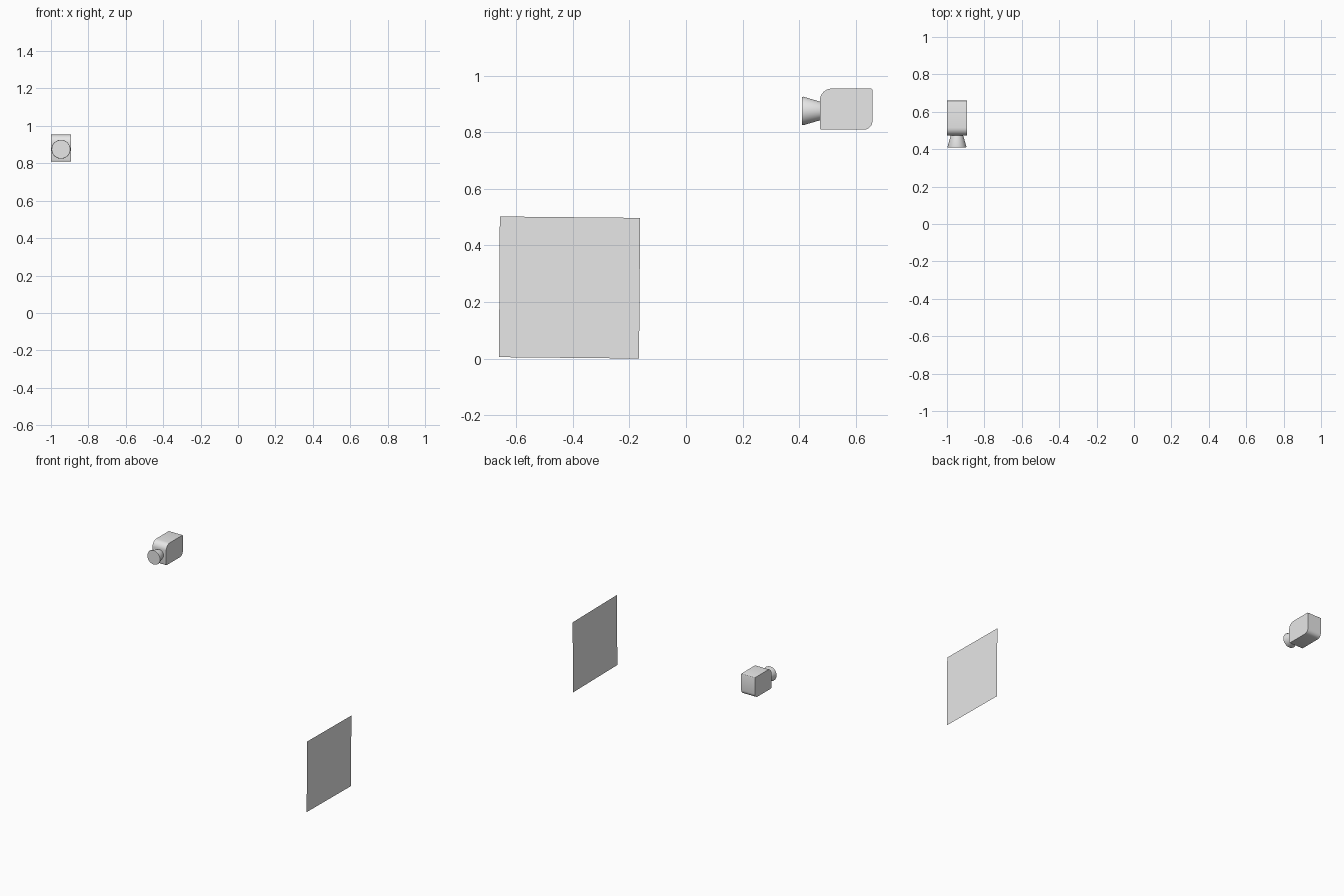
import bpy, bmesh, math
from mathutils import Vector

if "Cube" in bpy.data.objects:
    bpy.data.objects.remove(bpy.data.objects["Cube"])

grey = bpy.data.materials.new("light grey")
grey.diffuse_color = (0.8, 0.8, 0.8, 1)
grey.use_nodes = True
grey.node_tree.nodes["Principled BSDF"].inputs["Base Color"].default_value = grey.diffuse_color


def finish(bm, name):
    bmesh.ops.recalc_face_normals(bm, faces=bm.faces)
    me = bpy.data.meshes.new(name)
    bm.to_mesh(me)
    bm.free()
    ob = bpy.data.objects.new(name, me)
    bpy.context.collection.objects.link(ob)
    me.materials.append(grey)
    bpy.ops.object.select_all(action='DESELECT')
    ob.select_set(True)
    bpy.context.view_layer.objects.active = ob
    return ob


def corner(cy, cz, r, start, n):
    """Quarter arc in the y-z plane, running counter-clockwise."""
    return [(cy + r * math.cos(math.radians(start + 90 * i / n)),
             cz + r * math.sin(math.radians(start + 90 * i / n))) for i in range(n + 1)]


# camera body: side profile with rounded corners, extruded across x
X0, X1 = -1.0, -0.893
Y0, Y1, Z0, Z1 = 0.473, 0.659, 0.809, 0.954
profile = []
for y, z, r, start, n in [(Y1, Z1, 0.005, 0, 3), (Y0, Z1, 0.042, 90, 8),
                          (Y0, Z0, 0.007, 180, 3), (Y1, Z0, 0.03, 270, 5)]:
    sy = -1 if y == Y1 else 1
    sz = -1 if z == Z1 else 1
    profile += corner(y + sy * r, z + sz * r, r, start, n)
bm = bmesh.new()
face = bm.faces.new([bm.verts.new((X0, y, z)) for y, z in profile])
ext = bmesh.ops.extrude_face_region(bm, geom=[face])
bmesh.ops.translate(bm, vec=Vector((X1 - X0, 0, 0)),
                    verts=[v for v in ext["geom"] if isinstance(v, bmesh.types.BMVert)])
finish(bm, "camera_body")
bpy.ops.object.shade_smooth_by_angle(angle=math.radians(35))

# lens hood: flared cone facing the front
bm = bmesh.new()
N = 40
rings = []
for y, r in [(0.48, 0.031), (0.414, 0.0505), (0.410, 0.0495)]:
    rings.append([bm.verts.new(((X0 + X1) / 2 + r * math.cos(2 * math.pi * i / N), y,
                                0.875 + r * math.sin(2 * math.pi * i / N))) for i in range(N)])
for a, b in zip(rings, rings[1:]):
    for i in range(N):
        j = (i + 1) % N
        bm.faces.new((a[i], a[j], b[j], b[i]))
bm.faces.new(rings[0])
bm.faces.new(rings[-1])
finish(bm, "lens_hood")
bpy.ops.object.shade_smooth_by_angle(angle=math.radians(35))

# flat upright panel, very slightly tilted in its own plane
bm = bmesh.new()
bm.faces.new([bm.verts.new((1.0, y, z)) for y, z in
              [(-0.661, 0.005), (-0.166, 0.0), (-0.162, 0.497), (-0.658, 0.502)]])
panel = finish(bm, "panel")
if panel.data.polygons[0].normal.x < 0:
    panel.data.flip_normals()
